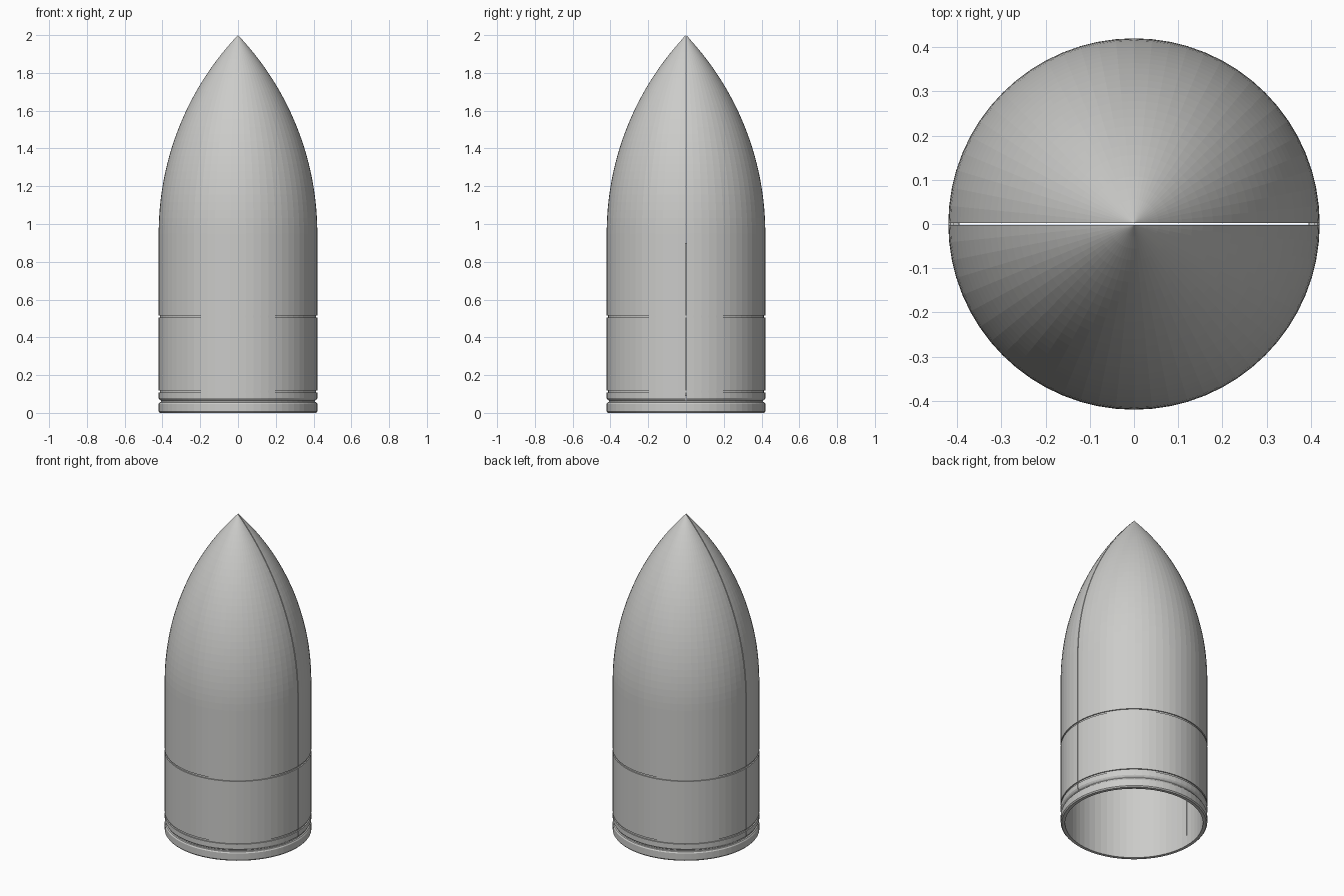
import bpy, bmesh, math

cube = bpy.data.objects.get("Cube")
if cube:
    bpy.data.objects.remove(cube, do_unlink=True)

R, WALL, GAP = 0.42, 0.025, 0.005      # outer radius, wall thickness, seam width
SHOULDER, TOP = 0.95, 2.0              # where the nose curve starts and ends
SIDES = 64

grey = bpy.data.materials.new("light_grey")
grey.use_nodes = True
colour = (0.6, 0.6, 0.585, 1)
grey.diffuse_color = colour
grey.node_tree.nodes["Principled BSDF"].inputs["Base Color"].default_value = colour


def ogive(radius, top, steps):
    """Tangent arc from the shoulder to the tip, as (radius, height) points."""
    length = top - SHOULDER
    rho = (radius ** 2 + length ** 2) / (2 * radius)
    sweep = math.asin(length / rho)
    pts = [(rho * math.cos(sweep * i / steps) + radius - rho,
            SHOULDER + rho * math.sin(sweep * i / steps)) for i in range(steps)]
    return pts + [(0.0, top)]


def lathe(name, profile, side=0):
    """Revolve a closed section: whole turn, or half towards +y / -y with capped ends."""
    bm = bmesh.new()
    count = SIDES // 2 + 1 if side else SIDES
    rings = []
    for i in range(count):
        a = 2 * math.pi * i / SIDES
        ring = []
        for r, z in profile:
            x, y = r * math.cos(a), r * math.sin(a)
            if side:
                y = side * max(y, GAP / 2)
            ring.append(bm.verts.new((x, y, z)))
        rings.append(ring)
    n = len(profile)
    for i in range(count - 1 if side else count):
        p, q = rings[i], rings[(i + 1) % count]
        for j in range(n):
            k = (j + 1) % n
            bm.faces.new((p[j], q[j], q[k], p[k]))
    if side:
        bm.faces.new(rings[0])
        bm.faces.new(rings[-1])
    bmesh.ops.remove_doubles(bm, verts=bm.verts, dist=0.00001)
    bmesh.ops.recalc_face_normals(bm, faces=bm.faces)
    return finish(name, bm)


def finish(name, bm):
    mesh = bpy.data.meshes.new(name)
    bm.to_mesh(mesh)
    bm.free()
    mesh.materials.append(grey)
    obj = bpy.data.objects.new(name, mesh)
    bpy.context.collection.objects.link(obj)
    return obj


def groove(z, width=0.012, depth=0.007):
    """A square panel line cut into the outer wall."""
    lo, hi = z - width / 2, z + width / 2
    return [(R, lo), (R - depth, lo), (R - depth, hi), (R, hi)]


# Two hollow nose halves with panel lines
INNER = R - WALL
outer = [(R - 0.012, 0.065), (R - 0.005, 0.07), (R, 0.078)]
outer += groove(0.113) + groove(0.51) + ogive(R, TOP, 28)
inner = ogive(INNER, TOP - 0.04, 28)[::-1] + [(INNER, 0.065)]
for name, side in (("back_shell_half", 1), ("front_shell_half", -1)):
    lathe(name, outer + inner, side)

# Base ring with rounded edges and a narrow neck under the shell
base = [(INNER, 0), (R - 0.006, 0), (R, 0.007), (R, 0.048), (R - 0.005, 0.056),
        (R - 0.012, 0.058), (R - 0.012, 0.067), (INNER, 0.067)]
lathe("base_ring", base)

# Tongues closing the straight part of the seam behind the panel line
for name, side in (("left_seam_tongue", 1), ("right_seam_tongue", -1)):
    bm = bmesh.new()
    bmesh.ops.create_cube(bm, size=1)
    bmesh.ops.scale(bm, vec=(0.012, 0.012, 0.81), verts=bm.verts)
    bmesh.ops.translate(bm, vec=(side * (INNER + 0.008), 0, 0.495), verts=bm.verts)
    finish(name, bm)
